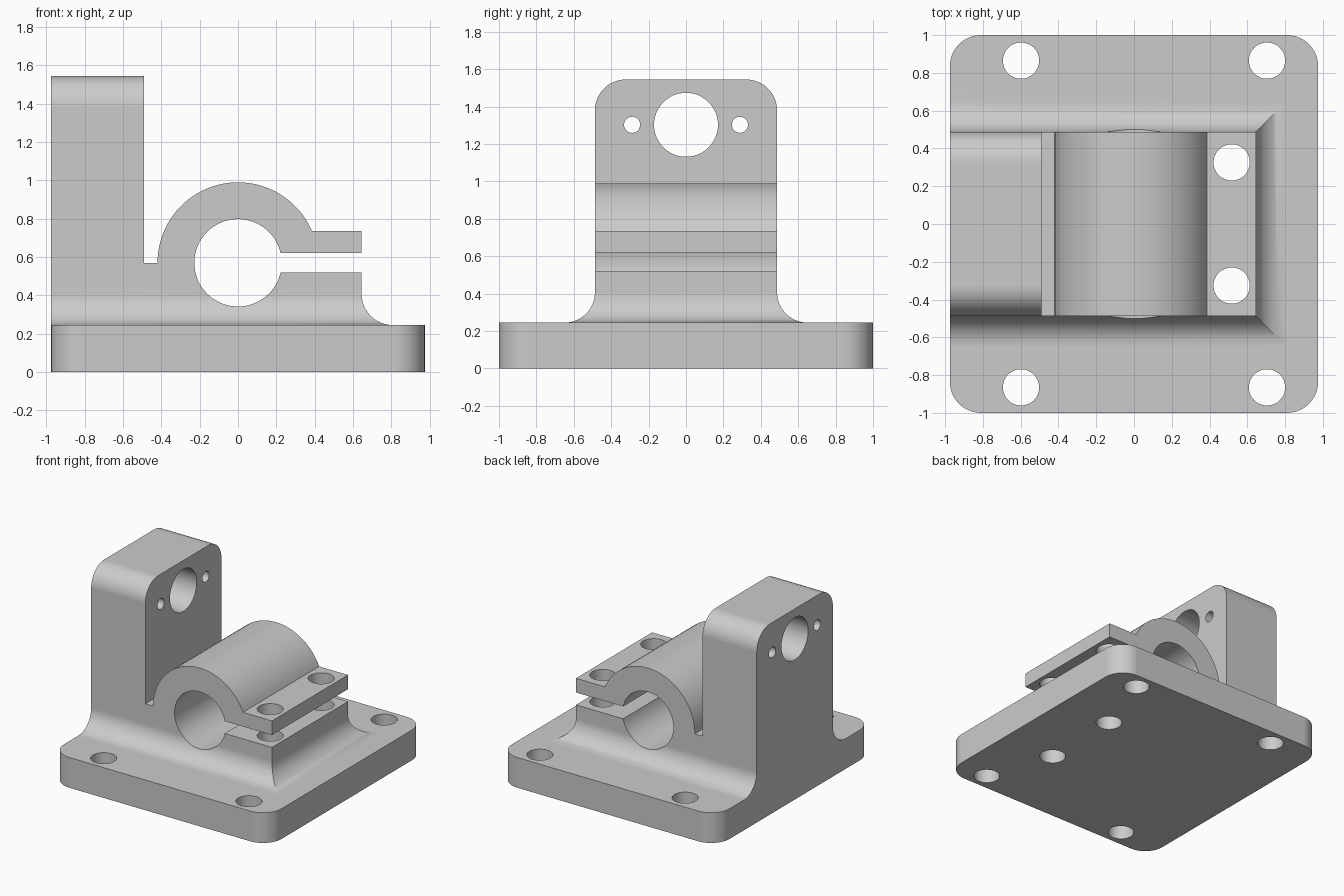
import bpy, bmesh
from math import sin, cos, pi, radians, asin

cube = bpy.data.objects.get("Cube")
if cube:
    bpy.data.objects.remove(cube, do_unlink=True)

# Main dimensions
LEFT, HALF_W = -0.975, 0.487
BASE_TOP, FILLET = 0.245, 0.163
BORE_Z, BORE_R, SHELL_R = 0.57, 0.228, 0.42
EAR_X, EAR_TOP = 0.645, 0.735

grey = bpy.data.materials.new("grey_metal")
grey.use_nodes = True
grey.diffuse_color = (0.6, 0.6, 0.6, 1)
grey.node_tree.nodes["Principled BSDF"].inputs["Base Color"].default_value = (0.6, 0.6, 0.6, 1)


def loft(name, rings):
    """Closed solid through a stack of matching rings."""
    bm = bmesh.new()
    loops = [[bm.verts.new(p) for p in ring] for ring in rings]
    n = len(loops[0])
    for a, b in zip(loops, loops[1:]):
        for i in range(n):
            j = (i + 1) % n
            bm.faces.new((a[i], a[j], b[j], b[i]))
    bm.faces.new(loops[0])
    bm.faces.new(loops[-1])
    bmesh.ops.recalc_face_normals(bm, faces=bm.faces)
    mesh = bpy.data.meshes.new(name)
    bm.to_mesh(mesh)
    bm.free()
    mesh.materials.append(grey)
    obj = bpy.data.objects.new(name, mesh)
    bpy.context.collection.objects.link(obj)
    return obj


def prism(name, outline, axis, lo, hi):
    """Extrude a flat outline along x, y or z."""
    place = {"x": lambda a, b, h: (h, a, b),
             "y": lambda a, b, h: (a, h, b),
             "z": lambda a, b, h: (a, b, h)}[axis]
    return loft(name, [[place(a, b, h) for a, b in outline] for h in (lo, hi)])


def arc(cx, cy, r, start, end, steps):
    return [(cx + r * cos(start + (end - start) * i / steps),
             cy + r * sin(start + (end - start) * i / steps)) for i in range(steps + 1)]


def hole(a, b, r, axis, lo, hi, steps=48):
    return prism("hole_cutter", arc(a, b, r, 0, 2 * pi, steps)[:-1], axis, lo, hi)


def combine(target, other, operation):
    other.hide_render = True
    mod = target.modifiers.new("combine", "BOOLEAN")
    mod.operation, mod.solver, mod.object = operation, "EXACT", other
    bpy.context.view_layer.objects.active = target
    bpy.ops.object.modifier_apply(modifier=mod.name)
    bpy.data.objects.remove(other, do_unlink=True)


# Base plate with rounded corners
R = 0.165
outline = []
for k, (sx, sy) in enumerate([(1, 1), (-1, 1), (-1, -1), (1, -1)]):
    outline += arc(sx * (-LEFT - R), sy * (1 - R), R, k * pi / 2, (k + 1) * pi / 2, 12)
bracket = prism("clamp_bracket", outline, "z", 0, BASE_TOP)


# Pedestal flaring into the base on three sides
def pedestal_ring(o, z):
    x, y = EAR_X + o, HALF_W + o
    return [(LEFT, -y, z), (x, -y, z), (x, y, z), (LEFT, y, z)]


flare = [(FILLET * (1 - sin(t)), BASE_TOP + FILLET * (1 - cos(t)))
         for t in (pi / 2 * i / 14 for i in range(15))]
pedestal = loft("pedestal", [pedestal_ring(o, z)
                             for o, z in [(FILLET, 0.1)] + flare + [(0, 0.55)]])

# Clamp shell with its flat ear
lift = asin((EAR_TOP - BORE_Z) / SHELL_R)
clamp = prism("clamp", [(-0.6, 0.45), (EAR_X, 0.45), (EAR_X, EAR_TOP)]
              + arc(0, BORE_Z, SHELL_R, lift, pi, 40) + [(-0.6, BORE_Z)],
              "y", -HALF_W, HALF_W)

# Upright plate with rounded top corners
TOP, C = 1.545, 0.165
upright = prism("upright", [(-HALF_W, 0.45), (HALF_W, 0.45)]
                + arc(HALF_W - C, TOP - C, C, 0, pi / 2, 12)
                + arc(C - HALF_W, TOP - C, C, pi / 2, pi, 12),
                "x", LEFT, -0.49)

for part in (pedestal, clamp, upright):
    combine(bracket, part, "UNION")

# Clamp bore and slot
cutters = [hole(0, BORE_Z, BORE_R, "y", -1.2, 1.2, 64),
           prism("slot_cutter", [(0, 0.52), (0.9, 0.52), (0.9, 0.62), (0, 0.62)],
                 "y", -1.2, 1.2),
           # Large opening in the upright
           hole(0, 1.303, 0.171, "x", -1.2, -0.3)]
# Paired holes: upright screws, ear bolts, base bolts
for s in (-1, 1):
    cutters.append(hole(s * 0.288, 1.303, 0.043, "x", -1.2, -0.3, 32))
    for x, y in ((0.517, 0.326), (-0.598, 0.865), (0.704, 0.865)):
        cutters.append(hole(x, s * y, 0.096, "z", -0.3, 1.2))
for cutter in cutters:
    combine(bracket, cutter, "DIFFERENCE")

# Smooth curved faces, crisp edges
bpy.ops.object.select_all(action="DESELECT")
bracket.select_set(True)
bpy.context.view_layer.objects.active = bracket
bpy.ops.object.shade_smooth_by_angle(angle=radians(30))
weighted = bracket.modifiers.new("weighted_normals", "WEIGHTED_NORMAL")
weighted.keep_sharp = True
